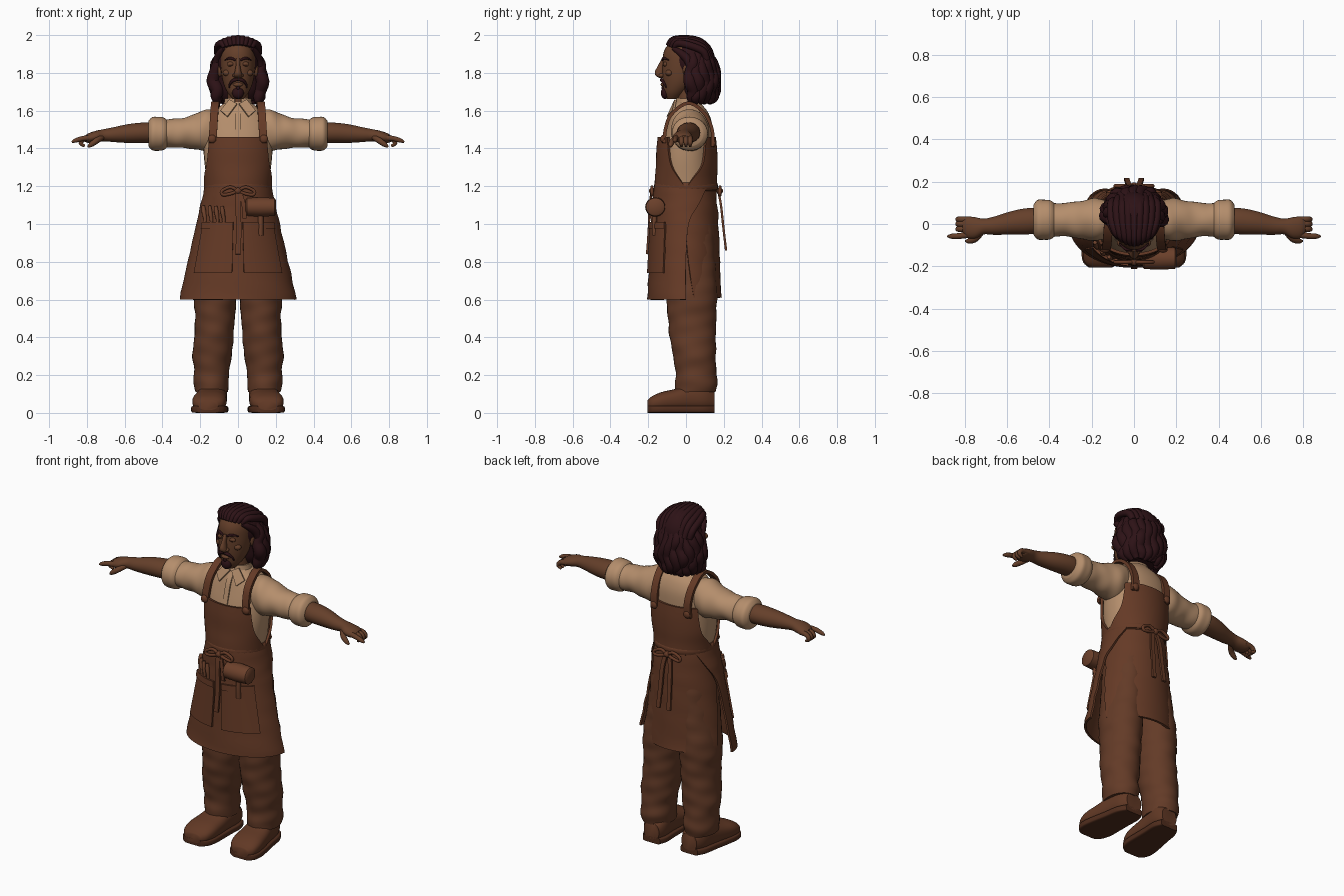
import bpy, bmesh, math
from mathutils import Vector, Matrix

if "Cube" in bpy.data.objects:
    bpy.data.objects.remove(bpy.data.objects["Cube"])

FRONT, BACK = -math.pi / 2, math.pi / 2


def material(name, colour):
    mat = bpy.data.materials.new(name)
    mat.use_nodes = True
    mat.diffuse_color = (*colour, 1)
    bsdf = next(n for n in mat.node_tree.nodes if n.type == 'BSDF_PRINCIPLED')
    bsdf.inputs["Base Color"].default_value = (*colour, 1)
    return mat


skin = material("skin", (.13, .05, .023))
linen = material("shirt linen", (.46, .27, .15))
canvas = material("apron canvas", (.13, .042, .019))
cloth = material("trouser cloth", (.125, .043, .02))
leather = material("shoe leather", (.12, .04, .018))
sole_brown = material("sole brown", (.08, .026, .012))
hair = material("dark hair", (.026, .006, .008))
wood = material("tool wood", (.15, .052, .024))


def smooth(keys, steps):
    """Catmull-Rom samples through tuples of any length."""
    out, last = [], len(keys) - 1
    for i in range(last):
        quad = [keys[max(0, min(last, i + j))] for j in (-1, 0, 1, 2)]
        for k in range(steps):
            t = k / steps
            out.append(tuple(b + t * ((c - a) + t * ((2*a - 5*b + 4*c - d) + t * (3*b - a - 3*c + d))) / 2
                             for a, b, c, d in zip(*quad)))
    return out + [tuple(keys[-1])]


def finish(ob, mat, mirror=False, thick=0):
    bpy.ops.object.select_all(action='DESELECT')
    bpy.context.view_layer.objects.active = ob
    ob.select_set(True)
    ob.data.materials.append(mat)
    if thick:
        mod = ob.modifiers.new("thickness", 'SOLIDIFY')
        mod.thickness, mod.offset = thick, 0
    if mirror:
        ob.modifiers.new("other side", 'MIRROR').use_mirror_merge = False
    bpy.ops.object.convert(target='MESH')
    bpy.ops.object.shade_smooth_by_angle(angle=math.radians(45))
    return ob


def from_bmesh(name, bm, mat, **opts):
    bmesh.ops.recalc_face_normals(bm, faces=bm.faces)
    mesh = bpy.data.meshes.new(name)
    bm.to_mesh(mesh)
    bm.free()
    ob = bpy.data.objects.new(name, mesh)
    bpy.context.collection.objects.link(ob)
    return finish(ob, mat, **opts)


def loft(name, mat, keys, axis='z', power=2, mid=FRONT, seg=32, steps=4, wrinkle=0, **opts):
    """Rings of (position, centre u, centre v, radius u, radius v[, half angle])."""
    bm, rows = bmesh.new(), []
    closed = len(keys[0]) == 5
    for key in smooth(keys, steps):
        t, cu, cv, ru, rv = key[:5]
        half = math.pi if closed else key[5]
        row = []
        for i in range(seg if closed else seg + 1):
            a = mid + half * (2 * i / seg - 1)
            c, s = (math.copysign(abs(f) ** (2 / power), f) for f in (math.cos(a), math.sin(a)))
            fold = 1 + wrinkle * (math.sin(3 * a + 45 * t) + math.sin(70 * t - 2 * a))
            u, v = cu + ru * c * fold, cv + rv * s * fold
            row.append(bm.verts.new({'z': (u, v, t), 'x': (t, u, v), 'y': (u, t, v)}[axis]))
        rows.append(row)
    for low, high in zip(rows, rows[1:]):
        for i in range(seg):
            j = (i + 1) % len(low)
            bm.faces.new((low[i], low[j], high[j], high[i]))
    if closed:
        bm.faces.new(rows[0])
        bm.faces.new(rows[-1])
    return from_bmesh(name, bm, mat, **opts)


def tube(name, mat, points, mirror=False):
    """Tapered round strand through (x, y, z, radius) points."""
    curve = bpy.data.curves.new(name, 'CURVE')
    curve.dimensions, curve.bevel_depth = '3D', 1
    curve.bevel_resolution, curve.use_fill_caps = 3, True
    samples = smooth(points, 5)
    spline = curve.splines.new('POLY')
    spline.points.add(len(samples) - 1)
    for point, (x, y, z, r) in zip(spline.points, samples):
        point.co, point.radius = (x, y, z, 1), max(r, .002)
    ob = bpy.data.objects.new(name, curve)
    bpy.context.collection.objects.link(ob)
    bpy.ops.object.select_all(action='DESELECT')
    bpy.context.view_layer.objects.active = ob
    ob.select_set(True)
    bpy.ops.object.convert(target='MESH')
    return finish(bpy.context.view_layer.objects.active, mat, mirror)


def ribbon(name, mat, points, width, **opts):
    bm = bmesh.new()
    pairs = [[bm.verts.new((x + s * width / 2, y, z)) for s in (-1, 1)] for x, y, z in smooth(points, 5)]
    for (a, b), (c, d) in zip(pairs, pairs[1:]):
        bm.faces.new((a, b, d, c))
    return from_bmesh(name, bm, mat, **opts)


def ball(name, mat, centre, size, mirror=False):
    bm = bmesh.new()
    place = Matrix.Translation(centre) @ Matrix.Diagonal((*size, 1))
    bmesh.ops.create_uvsphere(bm, u_segments=24, v_segments=14, radius=1, matrix=place)
    return from_bmesh(name, bm, mat, mirror=mirror)


# Shoes, soles and trousers
shoe = [(.15, .125, .07, .05, .05), (.1, .13, .085, .072, .075), (.02, .138, .08, .078, .07),
        (-.06, .146, .068, .086, .058), (-.13, .152, .06, .09, .05), (-.18, .156, .05, .078, .038),
        (-.205, .158, .04, .05, .025)]
loft("shoe", leather, shoe, 'y', 2.5, mirror=True)
loft("sole", sole_brown, [(y, cx, .019, r + .006, .019) for y, cx, cz, r, h in shoe], 'y', 6, mirror=True)
loft("trouser_leg", cloth, [
    (.11, .14, .05, .085, .108), (.16, .142, .055, .094, .112), (.22, .14, .052, .092, .108),
    (.3, .137, .045, .104, .113), (.4, .128, .036, .104, .122), (.5, .122, .032, .105, .128),
    (.62, .12, .03, .112, .134), (.8, .105, .02, .1, .135), (1.0, .09, .01, .09, .135)],
    wrinkle=.012, steps=8, mirror=True)

# Shirt body, sleeves and rolled cuffs
loft("shirt_body", linen, [
    (1.14, 0, 0, .155, .135), (1.25, 0, 0, .168, .14), (1.35, 0, 0, .18, .14), (1.45, 0, .01, .185, .132),
    (1.53, 0, .02, .178, .118), (1.585, 0, .02, .145, .1), (1.62, 0, .015, .1, .08), (1.645, 0, .01, .065, .062)],
    power=2.2)
loft("sleeve", linen, [
    (.1, .02, 1.5, .08, .105), (.17, .02, 1.495, .1, .11), (.24, .02, 1.487, .092, .09),
    (.31, .02, 1.482, .08, .077), (.4, .02, 1.478, .078, .074)], 'x', steps=8, wrinkle=.015, mirror=True)
loft("rolled_cuff", linen, [(x, .02, 1.478, r, r * .94) for x, r in
     ((.375, .077), (.395, .092), (.425, .095), (.455, .093), (.475, .07))], 'x', wrinkle=.006, mirror=True)
loft("collar_band", linen, [(1.6, 0, .01, .085, .075, 2.9), (1.635, 0, .01, .07, .064, 2.9),
                            (1.665, 0, .012, .066, .06, 2.9)], mid=BACK, thick=.01)
flap = bmesh.new()
flap.faces.new([flap.verts.new(p) for p in
                ((.005, -.066, 1.635), (.045, -.055, 1.658), (.092, -.067, 1.6), (.056, -.097, 1.567))])
from_bmesh("collar_flap", flap, linen, thick=.012, mirror=True)
ribbon("button_placket", linen, [(0, -.128, 1.43), (0, -.108, 1.51), (0, -.09, 1.57), (0, -.062, 1.62)],
       .03, thick=.008)

# Forearms and hands
loft("forearm", skin, [
    (.42, .018, 1.483, .055, .055), (.5, .013, 1.483, .062, .054), (.58, .005, 1.479, .055, .05),
    (.66, -.008, 1.473, .043, .039), (.71, -.012, 1.47, .037, .032), (.75, -.018, 1.463, .05, .031),
    (.79, -.015, 1.455, .05, .026), (.81, -.01, 1.452, .03, .016)], 'x', mirror=True)
tube("index_finger", skin, [(.77, -.048, 1.457, .016), (.82, -.056, 1.453, .014),
                            (.86, -.058, 1.442, .012), (.88, -.058, 1.434, .005)], True)
for label, y in (("middle_finger", -.024), ("ring_finger", 0), ("little_finger", .022)):
    tube(label, skin, [(.77, y, 1.456, .014), (.815, y, 1.45, .014), (.832, y, 1.428, .012),
                       (.812, y, 1.412, .007)], True)
tube("thumb", skin, [(.72, -.035, 1.46, .016), (.75, -.07, 1.44, .016), (.778, -.08, 1.42, .013),
                     (.795, -.08, 1.408, .005)], True)

# Apron bib, front and back, with straps and buttons
for label, mid, cy in (("front_bib", FRONT, 0), ("back_bib", BACK, .008)):
    loft(label, canvas, [(1.18, 0, 0, .172, .16, 1.62), (1.24, 0, 0, .178, .158, 1.35), (1.31, 0, cy, .188, .152, 1.05),
                         (1.39, 0, cy, .192, .15, .93), (1.46, 0, cy, .195, .143, .87)], mid=mid, thick=.014)
ribbon("shoulder_strap", canvas, [
    (.136, -.115, 1.43), (.131, -.109, 1.5), (.126, -.078, 1.58), (.12, .01, 1.64), (.115, .095, 1.59),
    (.11, .138, 1.5), (.11, .14, 1.41)], .042, thick=.018, mirror=True)
ball("front_strap_button", canvas, (.137, -.122, 1.45), (.022, .014, .022), True)
ball("back_strap_button", canvas, (.11, .146, 1.43), (.022, .014, .022), True)


# Apron skirt and pockets share one flared outline
def skirt_ring(z, half, grow=0.0):
    drop = 1.2 - z
    return (z, 0, 0, .17 + drop * .225 + grow, .165 + drop * .058 + grow, half)


def skirt_y(x, z):
    rx, ry = skirt_ring(z, 0)[3:5]
    return -ry * math.sqrt(1 - (x / rx) ** 2)


loft("front_skirt", canvas, [skirt_ring(z, half) for z, half in
     ((1.2, 2.3), (1.1, 1.95), (1.0, 1.65), (.8, 1.57), (.6, 1.57))], seg=48, wrinkle=.006, thick=.012)
loft("back_skirt", canvas, [(1.2, 0, 0, .165, .152, 1.65), (1.0, 0, 0, .19, .166, 1.6),
     (.8, 0, 0, .215, .174, 1.5), (.61, 0, 0, .235, .18, 1.35)], mid=BACK, wrinkle=.012, thick=.012)
for side, label in ((-1, "right"), (1, "left")):
    for part, low, high, grow in (("pocket", .74, 1.0, .01), ("pocket_hem", .975, 1.01, .017)):
        loft(f"{label}_{part}", canvas, [skirt_ring(z, .42, grow) for z in (low, (low + high) / 2, high)],
             mid=FRONT + side * .53, thick=.012)

# Waistband, bows and hanging ties
loft("waistband", canvas, [(1.175, 0, 0, .17, .16), (1.187, 0, 0, .18, .169), (1.207, 0, 0, .18, .169),
                           (1.22, 0, 0, .17, .16)])
for label, face in (("front", -1), ("back", 1)):
    ball(f"{label}_knot", canvas, (0, face * .178, 1.175), (.02, .018, .018))
    tube(f"{label}_bow_loop", canvas, [(x, face * .18, z, .009) for x, z in
         ((0, 1.175), (.04, 1.195), (.085, 1.175), (.08, 1.155), (.04, 1.16), (0, 1.175))], True)
ribbon("front_tie", canvas, [(0, -.18, 1.18), (0, -.192, 1.1), (.004, -.197, .97), (0, -.206, .84)], .028, thick=.012)
ribbon("short_front_tie", canvas, [(.01, -.18, 1.17), (.03, -.19, 1.1), (.034, -.19, 1.03)], .022, thick=.01)
ribbon("back_tie", canvas, [(.01, .17, 1.18), (.025, .185, 1.1), (.03, .198, .98), (.035, .212, .86)],
       .024, thick=.012, mirror=True)

# Mallet and chisels in the pockets
loft("mallet_head", wood, [(x, -.162, 1.09, r, r * .95) for x, r in
     ((.04, .04), (.047, .05), (.12, .054), (.193, .05), (.2, .04))], 'x', steps=1, mirror=False)
tube("mallet_handle", wood, [(.12, -.165, 1.07, .014), (.12, -.168, 1.0, .014), (.12, -.165, .94, .014)])
for i in range(4):
    x = -.075 - .033 * i
    tube(f"chisel_{i + 1}", wood, [(x, skirt_y(x, .95) - .004, .95, .008), (x, skirt_y(x, 1.02) - .012, 1.02, .009),
         (x - .006, skirt_y(x, 1.06) - .014, 1.06, .012), (x - .01, skirt_y(x, 1.1) - .014, 1.095, .009)])

# Neck, head and face
loft("neck", skin, [(1.58, 0, .01, .065, .06), (1.65, 0, .008, .056, .055), (1.74, 0, .005, .056, .055)])
loft("head", skin, [
    (1.662, 0, -.07, .028, .032), (1.695, 0, -.058, .055, .058), (1.74, 0, -.038, .076, .084),
    (1.79, 0, -.026, .087, .1), (1.85, 0, -.017, .092, .107), (1.91, 0, -.01, .089, .108),
    (1.955, 0, 0, .07, .09), (1.98, 0, .005, .035, .05)])
loft("nose", skin, [(1.772, 0, -.128, .012, .012), (1.785, 0, -.138, .022, .022), (1.805, 0, -.14, .018, .025),
                    (1.835, 0, -.13, .012, .02), (1.875, 0, -.115, .012, .014)])
ball("nostril_wing", skin, (.018, -.13, 1.787), (.011, .015, .011), True)
ball("ear", skin, (.096, .005, 1.815), (.012, .022, .036), True)
ball("cheekbone", skin, (.055, -.088, 1.8), (.026, .02, .018), True)
ball("eyelid", skin, (.037, -.108, 1.846), (.021, .013, .014), True)
ball("eye", sole_brown, (.037, -.113, 1.843), (.014, .01, .007), True)
ball("lips", skin, (0, -.122, 1.738), (.026, .012, .011))
tube("eyebrow", hair, [(.012, -.124, 1.866, .005), (.04, -.118, 1.878, .007), (.07, -.092, 1.868, .003)], True)
tube("moustache", hair, [(.002, -.13, 1.765, .008), (.025, -.127, 1.76, .009), (.043, -.113, 1.74, .006),
                         (.047, -.105, 1.72, .003)], True)
ball("goatee", hair, (0, -.111, 1.693), (.031, .022, .031))
ball("chin_tuft", hair, (0, -.12, 1.72), (.01, .01, .012))

# Swept-back hair with wavy shoulder locks
ball("hair_crown", hair, (0, .035, 1.868), (.115, .118, .125))
loft("hair_core", hair, [(1.65, 0, .07, .08, .06), (1.7, 0, .07, .115, .085), (1.77, 0, .062, .122, .088),
                         (1.86, 0, .05, .112, .1)])
for k in range(-4, 5):
    q = (k / 4) ** 2
    tube(f"swept_lock_{k + 5}", hair, [
        (.018 * k, -.1 + .035 * q, 1.945 - .012 * q, .01), (.021 * k, -.065 + .025 * q, 1.976 - .02 * q, .019),
        (.026 * k, .02, 1.98 - .035 * q, .02), (.027 * k, .09, 1.955 - .04 * q, .02),
        (.025 * k, .14 - .03 * q, 1.87, .018)])
tube("temple_lock", hair, [(.075, -.068, 1.93, .01), (.092, -.035, 1.91, .018), (.108, .01, 1.87, .024),
                           (.12, .03, 1.82, .022)], True)
for k in range(13):
    angle = math.radians(-6 + 16 * k)
    lock = []
    for i, (z, reach, r) in enumerate(((1.9, .085, .025), (1.85, .112, .03), (1.8, .122, .032), (1.755, .126, .036),
                                       (1.71, .118, .035), (1.67, .112, .028), (1.64, .098, .012))):
        wave = angle + .1 * math.sin(1.9 * i + k)
        reach += .007 * math.sin(2.4 * i + 1.7 * k)
        lock.append((reach * math.cos(wave), .04 + .9 * reach * math.sin(wave), z, r))
    tube(f"wavy_lock_{k + 1}", hair, lock)
